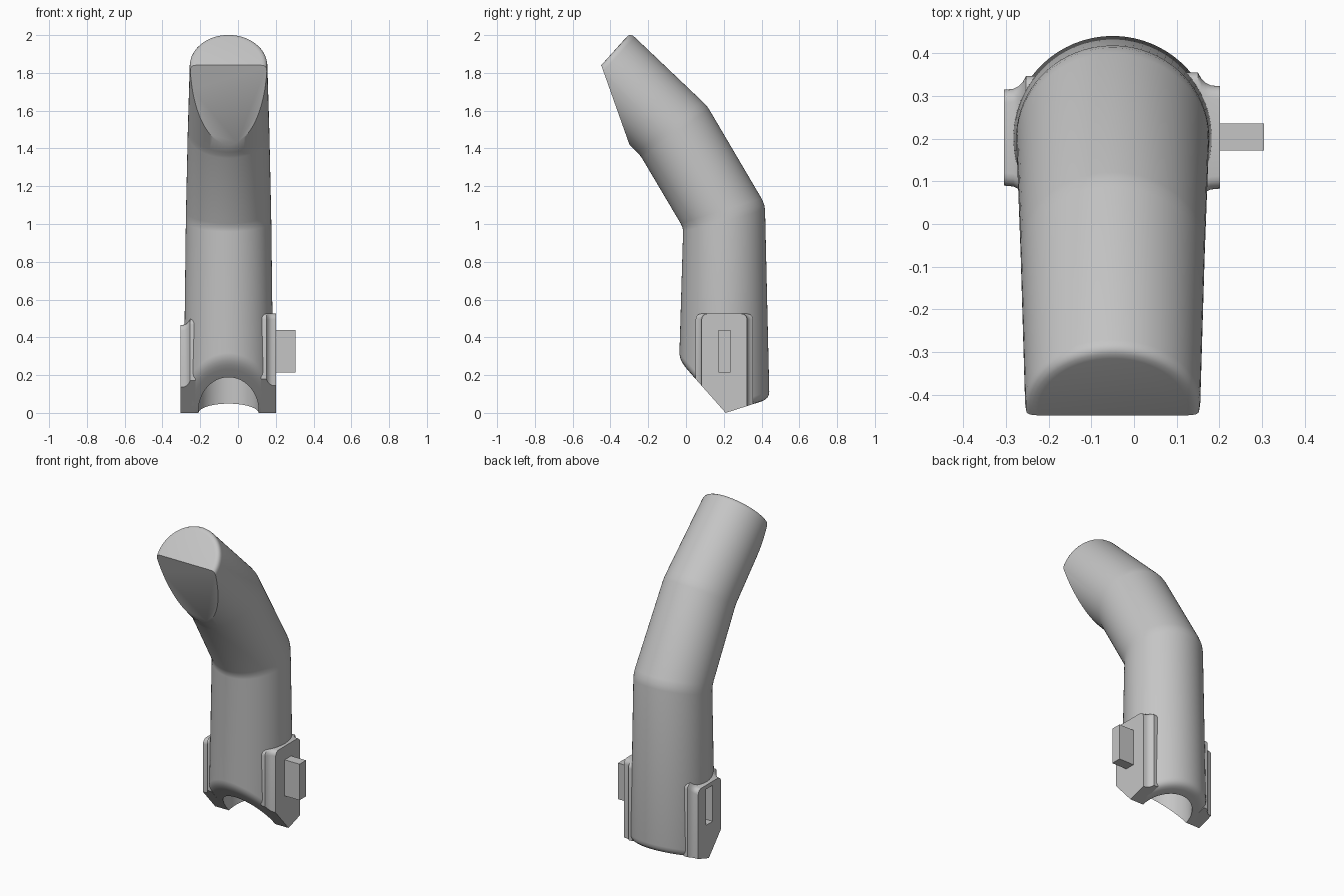
import bpy, bmesh, math
from mathutils import Vector

cube = bpy.data.objects.get("Cube")
if cube:
    bpy.data.objects.remove(cube, do_unlink=True)

GREY = bpy.data.materials.new("plain grey")
GREY.use_nodes = True
GREY.diffuse_color = (0.56, 0.56, 0.56, 1)
GREY.node_tree.nodes["Principled BSDF"].inputs["Base Color"].default_value = GREY.diffuse_color

CX, CY = -0.05, 0.21          # axis of the socket
FRONT, BACK = 1.13, 0.32      # slopes of the two bottom cuts
SIDES = 72


def floor_z(y):
    return max(FRONT * (CY - y), BACK * (y - CY))


def finish(bm, name):
    bm.normal_update()
    bmesh.ops.recalc_face_normals(bm, faces=bm.faces[:])
    mesh = bpy.data.meshes.new(name)
    bm.to_mesh(mesh)
    bm.free()
    mesh.materials.append(GREY)
    ob = bpy.data.objects.new(name, mesh)
    bpy.context.collection.objects.link(ob)
    return ob


def loft(rings):
    """Skin a list of equal point rings and cap both ends."""
    bm = bmesh.new()
    loops = [[bm.verts.new(p) for p in ring] for ring in rings]
    n = len(loops[0])
    for a, b in zip(loops, loops[1:]):
        for i in range(n):
            j = (i + 1) % n
            bm.faces.new((a[i], a[j], b[j], b[i]))
    bm.faces.new(loops[0][::-1])
    bm.faces.new(loops[-1])
    bm.normal_update()
    return bm


def ring(front, back, rx):
    """Tilted ellipse spanning a front and a back (y, z) point."""
    f, b = Vector(front), Vector(back)
    mid, half = (f + b) / 2, (b - f) / 2
    pts = []
    for i in range(SIDES):
        a = math.tau * (i + 0.5) / SIDES
        p = mid + half * math.sin(a)
        pts.append(Vector((CX + rx * math.cos(a), p.x, p.y)))
    return pts


def floor_ring(r, lift):
    """Upright circle whose points follow the sloping bottom cuts."""
    pts = ring((0.203 - r, 0), (0.203 + r, 0), r)
    return [Vector((p.x, p.y, floor_z(p.y) + lift)) for p in pts]


def mix(a, b, t):
    return [p.lerp(q, t) for p, q in zip(a, b)]


def shrink(pts, scale):
    mid = sum(pts, Vector()) / len(pts)
    return [mid + (p - mid) * scale for p in pts]


def box(name, x, y, z):
    quad = [(y[0], z[0]), (y[1], z[0]), (y[1], z[1]), (y[0], z[1])]
    return finish(loft([[(k, *p) for p in quad] for k in x]), name)


def subtract(ob, cutter):
    mod = ob.modifiers.new("cut", "BOOLEAN")
    mod.operation = "DIFFERENCE"
    mod.solver = "EXACT"
    mod.object = cutter
    bpy.context.view_layer.objects.active = ob
    bpy.ops.object.modifier_apply(modifier=mod.name)


# Body: hollow socket first, then the rounded bottom edge
rings = [ring((0.053, 0.9), (0.353, 0.9), 0.15), floor_ring(0.16, 0)]
steps = [k / 4 for k in range(5)]
rings += [floor_ring(0.238 - 0.04 * (1 - t) ** 2, 0.04 * t * t) for t in steps]

# Bent tapering outside, with each joint slightly rounded
keys = [
    rings[-1],
    ring((-0.015, 0.98), (0.418, 1.105), 0.226),
    ring((-0.24, 1.36), (0.112, 1.625), 0.216),
    ring((-0.575, 1.70), (-0.295, 2.012), 0.205),
]
for prev, here, nxt in zip(keys, keys[1:], keys[2:]):
    before, after = mix(here, prev, 0.03), mix(here, nxt, 0.06)
    rings += [before, mix(mix(before, after, 0.5), here, 0.5), after]

# Soft rim around the tip
rings += [shrink(mix(keys[3], keys[2], 0.058 * (1 - t) ** 2), 1 - 0.146 * t * t) for t in steps]
bm = loft(rings)

# Flat pad on the front of the tip
faces = [f for f in bm.faces if min(v.co.z for v in f.verts) > 1.35]
edges = {e for f in faces for e in f.edges}
verts = {v for f in faces for v in f.verts}
bmesh.ops.bisect_plane(bm, geom=[*verts, *edges, *faces], plane_co=(0, -0.445, 1.83),
                       plane_no=(0, -0.38, -0.135), clear_outer=True)
bmesh.ops.edgeloop_fill(bm, edges=[e for e in bm.edges if e.is_boundary])
body = finish(bm, "body")


# Side plates that flare into the body
def plate(name, side, face, y0, y1, top, lift):
    def section(x, flare):
        a, b, t, r = y0 - flare, y1 + flare, top + flare * lift, 0.03
        pts = [(a, floor_z(a)), (CY, 0), (b, floor_z(b))]
        for cy, start in ((b - r, 0), (a + r, 90)):
            for k in range(5):
                ang = math.radians(start + k * 22.5)
                pts.append((cy + r * math.cos(ang), t - r + r * math.sin(ang)))
        return [(CX + side * x, y, z) for y, z in pts]
    flares = [(0, 0), (0.022, 0.002), (0.034, 0.008), (0.044, 0.018), (0.052, 0.032), (0.08, 0.032)]
    return finish(loft([section(face - d, f) for d, f in flares]), name)


left_plate = plate("left_plate", 1, 0.252, 0.083, 0.323, 0.525, 0)
right_plate = plate("right_plate", -1, 0.255, 0.09, 0.315, 0.465, 1)

# Hinge peg on the left, matching slot on the right
peg_y, peg_z = (0.172, 0.236), (0.215, 0.44)
peg = box("hinge_peg", (0.15, 0.305), peg_y, peg_z)
slot = box("slot_cutter", (-0.4, -0.19), peg_y, peg_z)
subtract(body, slot)
subtract(right_plate, slot)
bpy.data.objects.remove(slot, do_unlink=True)

bpy.ops.object.select_all(action="DESELECT")
for ob in (body, left_plate, right_plate):
    ob.select_set(True)
bpy.context.view_layer.objects.active = body
bpy.ops.object.shade_smooth_by_angle(angle=math.radians(32))
